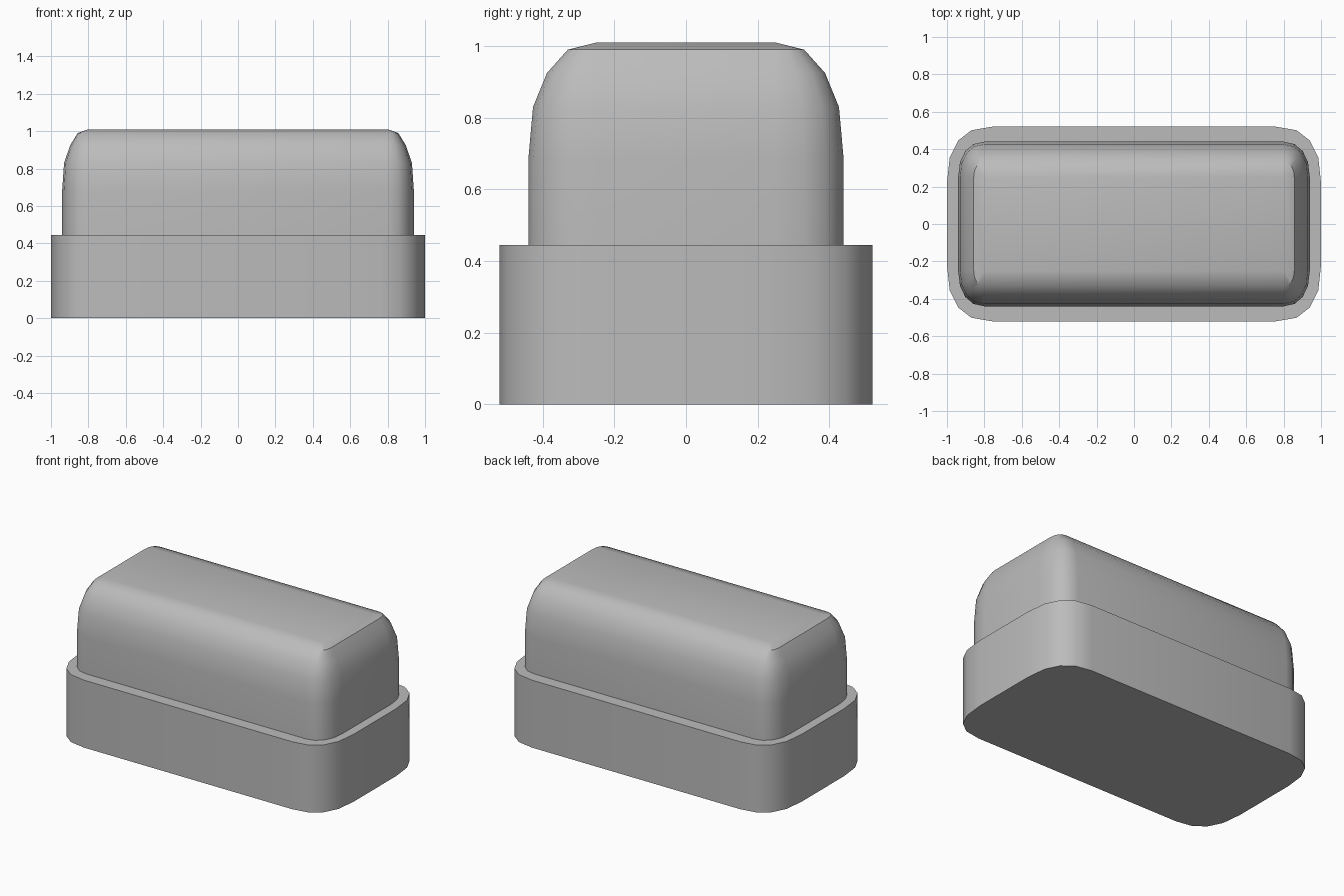
import bpy, bmesh
from math import cos, sin, pi, radians

cube = bpy.data.objects.get("Cube")
if cube:
    bpy.data.objects.remove(cube, do_unlink=True)

grey = bpy.data.materials.new("plain grey")
grey.use_nodes = True
colour = (0.5, 0.5, 0.5, 1)
grey.diffuse_color = colour
grey.node_tree.nodes["Principled BSDF"].inputs["Base Color"].default_value = colour

SEGMENTS = 4


def outline(half_x, half_y, core_x, core_y, power):
    """Rounded rectangle whose corners are arcs around a core rectangle."""
    points = []
    for quarter in range(4):
        sx = 1 if quarter in (0, 3) else -1
        sy = 1 if quarter < 2 else -1
        for i in range(SEGMENTS + 1):
            step = i if sx == sy else SEGMENTS - i
            a = step / SEGMENTS * pi / 2
            x = core_x + (half_x - core_x) * max(cos(a), 0) ** power
            y = core_y + (half_y - core_y) * max(sin(a), 0) ** power
            points.append((sx * x, sy * y))
    return points


def loft(name, rings, core, power, angle):
    """Stack outlines given as (half x, half y, z) and cap both ends."""
    bm = bmesh.new()
    loops = [[bm.verts.new((x, y, z)) for x, y in outline(hx, hy, *core, power)]
             for hx, hy, z in rings]
    count = len(loops[0])
    for low, high in zip(loops, loops[1:]):
        for i in range(count):
            j = (i + 1) % count
            bm.faces.new((low[i], low[j], high[j], high[i]))
    bm.faces.new(loops[0][::-1])
    bm.faces.new(loops[-1])
    bmesh.ops.remove_doubles(bm, verts=bm.verts, dist=0.0005)
    bmesh.ops.recalc_face_normals(bm, faces=bm.faces)
    mesh = bpy.data.meshes.new(name)
    bm.to_mesh(mesh)
    bm.free()
    mesh.materials.append(grey)
    ob = bpy.data.objects.new(name, mesh)
    bpy.context.collection.objects.link(ob)
    bpy.ops.object.select_all(action='DESELECT')
    ob.select_set(True)
    bpy.context.view_layer.objects.active = ob
    bpy.ops.object.shade_smooth_by_angle(angle=radians(angle))
    return ob


# Straight-sided tray
loft("base_tray", [(1, 0.52, 0), (1, 0.52, 0.445)], (0.76, 0.22), 0.82, 35)

# Domed cover with a rounded shoulder running up to a flat top
loft("domed_cover", [
    (0.94, 0.44, 0.40),
    (0.94, 0.44, 0.685),
    (0.93, 0.427, 0.83),
    (0.897, 0.388, 0.925),
    (0.857, 0.33, 0.99),
    (0.80, 0.25, 1.01),
], (0.80, 0.25), 0.9, 35)
